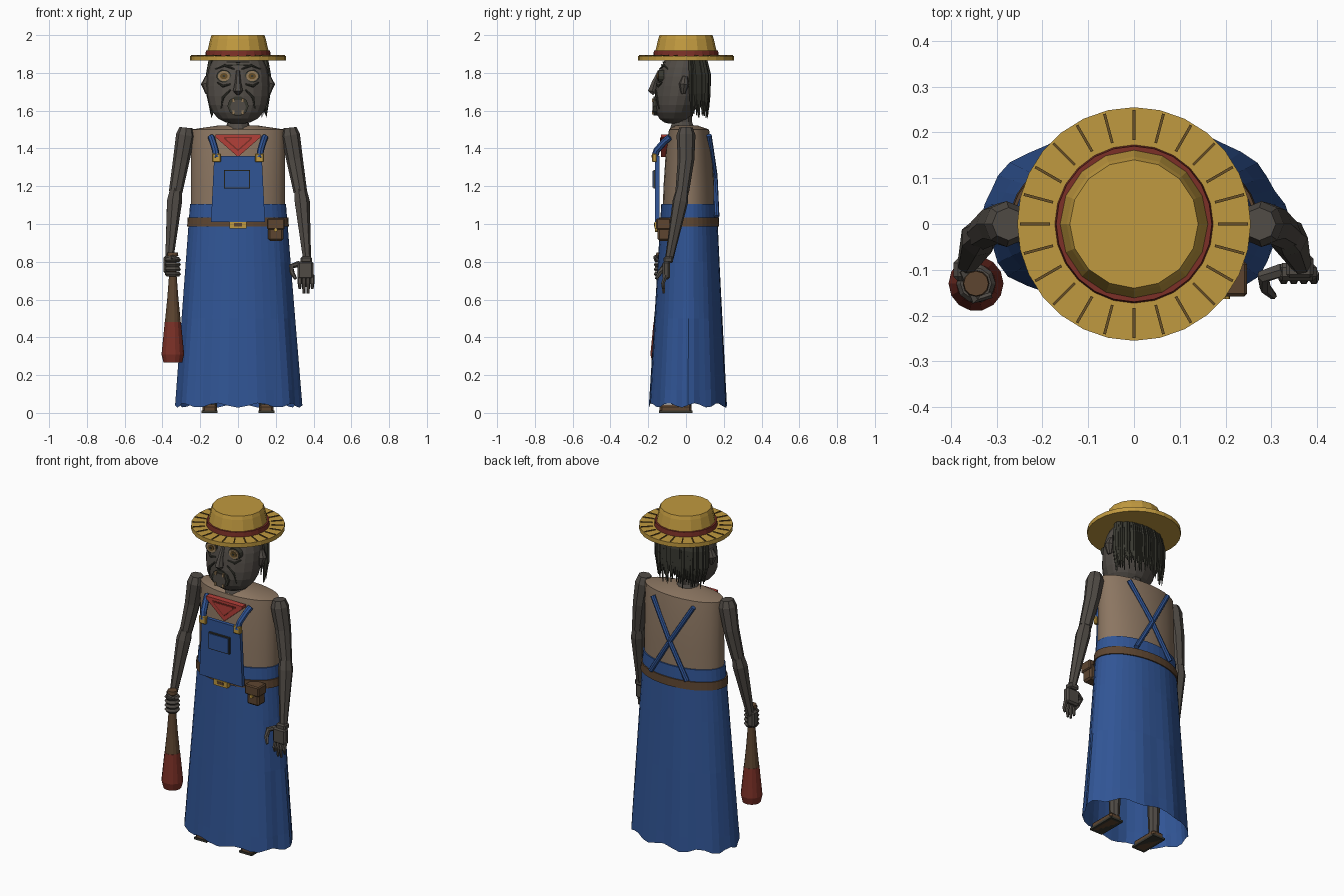
import bpy, bmesh, random
from math import sin, cos, pi, sqrt, radians
from mathutils import Vector, Matrix

random.seed(4)
if "Cube" in bpy.data.objects:
    bpy.data.objects.remove(bpy.data.objects["Cube"])


def material(name, red, green, blue):
    colour = (red, green, blue, 1)
    mat = bpy.data.materials.new(name)
    mat.use_nodes = True
    mat.diffuse_color = colour
    mat.node_tree.nodes["Principled BSDF"].inputs["Base Color"].default_value = colour
    return mat


STRAW = material("straw", .53, .32, .05)
DARK_STRAW = material("dark straw", .14, .08, .02)
RED = material("red cloth", .45, .05, .04)
DARK_RED = material("dark red", .2, .03, .02)
BLUE = material("denim blue", .03, .09, .3)
TAN = material("tan shirt", .26, .18, .12)
SKIN = material("grey skin", .08, .07, .06)
DARK = material("dark hair", .04, .04, .03)
BROWN = material("brown leather", .11, .06, .03)
BONE = material("bone", .3, .2, .1)


def finish(bm, name, mat, smooth=False):
    bmesh.ops.recalc_face_normals(bm, faces=bm.faces)
    mesh = bpy.data.meshes.new(name)
    bm.to_mesh(mesh)
    bm.free()
    mesh.materials.append(mat)
    part = bpy.data.objects.new(name, mesh)
    bpy.context.collection.objects.link(part)
    if smooth:
        bpy.ops.object.select_all(action="DESELECT")
        part.select_set(True)
        bpy.context.view_layer.objects.active = part
        bpy.ops.object.shade_smooth_by_angle(angle=radians(35))


def loft(name, rings, mat, open_bottom=False, smooth=False):
    bm = bmesh.new()
    rows = [[bm.verts.new(point) for point in ring] for ring in rings]
    for low, high in zip(rows, rows[1:]):
        for i in range(len(low)):
            bm.faces.new((low[i - 1], low[i], high[i], high[i - 1]))
    if not open_bottom:
        bm.faces.new(rows[0])
    bm.faces.new(rows[-1])
    finish(bm, name, mat, smooth)


def angles(count):
    return [2 * pi * i / count for i in range(count)]


def oval(z, rx, ry, centre=(0, 0), sides=24):
    return [(centre[0] + rx * cos(a), centre[1] + ry * sin(a), z) for a in angles(sides)]


def lathe(name, profile, mat, sides=24, centre=(0, 0)):
    loft(name, [oval(z, r, r, centre, sides) for z, r in profile], mat)


def tube(name, points, radii, mat, sides=6):
    points = [Vector(point) for point in points]
    rings = []
    for i, point in enumerate(points):
        along = points[min(i + 1, len(points) - 1)] - points[max(i - 1, 0)]
        side = along.cross(Vector((0, 1, .01))).normalized()
        up = side.cross(along).normalized()
        rings.append([point + radii[i] * (side * cos(a) + up * sin(a)) for a in angles(sides)])
    loft(name, rings, mat)


def box(name, centre, size, mat, bevel=0, turn=0):
    bm = bmesh.new()
    bmesh.ops.create_cube(bm, size=1)
    bmesh.ops.scale(bm, vec=size, verts=bm.verts)
    if bevel:
        bmesh.ops.bevel(bm, geom=bm.edges[:], offset=bevel, segments=1, affect="EDGES")
    bmesh.ops.rotate(bm, matrix=Matrix.Rotation(turn, 3, "Z"), verts=bm.verts)
    bmesh.ops.translate(bm, vec=centre, verts=bm.verts)
    finish(bm, name, mat)


def plate(name, outline, front, depth, mat):
    loft(name, [[(x, y, z) for x, z in outline] for y in (front, front + depth)], mat)


def disc(name, centre, rx, rz, mat, sides=14):
    # thin round plate sunk into the surface behind it
    x, y, z = centre
    plate(name, [(x + rx * cos(a), z + rz * sin(a)) for a in angles(sides)], y, .03, mat)


# Straw hat with band and brim ribs
lathe("hat_brim", [(1.865, .255), (1.89, .255)], STRAW, sides=28)
lathe("hat_crown", [(1.88, .17), (1.98, .147), (2, .14)], STRAW, sides=16)
lathe("hat_band", [(1.88, .174), (1.918, .17)], DARK_RED)
for a in angles(24):
    box("brim_rib", (.216 * cos(a), .216 * sin(a), 1.89), (.066, .006, .008), DARK_STRAW, turn=a)

# Head, a rounded block whose jaw leans forward
HEAD = Vector((0, -.035, 1.73))


def head_slice(z):
    drop = HEAD.z - z
    swell = (1 - abs(drop / .2) ** 2.5) ** .4
    return .165 * swell, .125 * swell, HEAD.y - .17 * drop


def face(x, z, lift=0):
    rx, ry, middle = head_slice(z)
    return x, middle - ry * sqrt(1 - (x / rx) ** 2) - lift, z


def head_ring(step):
    z = HEAD.z + .199 * sin(step * pi / 12)
    rx, ry, middle = head_slice(z)
    return oval(z, rx, ry, (0, middle), 18)


loft("head", [head_ring(step) for step in range(-6, 7)], SKIN)
lathe("neck", [(1.5, .07), (1.54, .055), (1.6, .055)], SKIN, sides=10, centre=(0, -.02))

# Nose, mouth and teeth
tube("nose", [face(0, 1.81), face(0, 1.75, .01), face(0, 1.705, .015), face(0, 1.69)],
     [.01, .016, .026, .014], SKIN)
mouth = Vector(face(0, 1.625, .004))
disc("mouth_lips", mouth, .056, .052, DARK, sides=10)
disc("mouth_inside", mouth - Vector((0, .005, .006)), .042, .04, SKIN, sides=10)
for x in (-.025, .025):
    for z in (-.035, .03):
        box("tooth", mouth + Vector((x, -.004, z)), (.012, .012, .02), BONE)

# Eyes, wrinkles and ears
for side in (-1, 1):
    for layer, (name, radius, mat) in enumerate((("eye_socket", .04, DARK), ("eye_ring", .032, BONE),
                                                 ("eye", .02, DARK_STRAW), ("pupil", .007, DARK))):
        disc(name, face(side * .075, 1.783, .01 + .004 * layer), radius, radius * .85, mat)
    for name, inner, middle, outer in (
            ("brow", (.02, 1.82), (.07, 1.84), (.12, 1.82)),
            ("eye_bag", (.04, 1.74), (.08, 1.73), (.11, 1.75)),
            ("cheek_fold", (.04, 1.71), (.08, 1.67), (.09, 1.61))):
        tube(name, [face(side * x, z, .002) for x, z in (inner, middle, outer)],
             [.004, .007, .003], DARK)
    tube("ear", [(side * .16, -.015, 1.69), (side * .168, -.01, 1.74), (side * .16, -.005, 1.78)],
         [.012, .028, .014], SKIN, sides=8)
for z in (1.842, 1.857):
    tube("forehead_line", [face(x, z) for x in (-.06, 0, .06)], [.002, .004, .002], DARK)

# Hanging hair at the back and sides
STRANDS = 38
for i in range(STRANDS):
    a = pi * (i + 1) / (STRANDS + 1)
    spread = random.uniform(.97, 1.06)
    x, y = .162 * cos(a) * spread, .02 + .095 * sin(a) * spread
    tip = random.uniform(1.555, 1.64)
    tube("hair_strand", [(x * .92, y * .85, 1.87), (x, y, 1.79), (x, y, 1.69), (x * .93, y, tip)],
         [.011, .013, .011, .002], DARK, sides=5)

# Long pleated skirt, open at the wavy hem
HEM, WAIST = .04, 1.105
BODY = (0, .016)


def skirt_ring(z, pleats=0, wave=0, grow=0, sides=40):
    flare = (WAIST - z) / (WAIST - HEM)
    rx, ry = .254 + .076 * flare + grow, .147 + .06 * flare + grow
    ring = []
    for a in angles(sides):
        fold = 1 + pleats * flare * (.6 * cos(10 * a) + .4 * sin(7 * a + 1))
        ring.append((rx * fold * cos(a), BODY[1] * (1 - flare / 3) + ry * fold * sin(a),
                     z + wave * sin(9 * a)))
    return ring


loft("skirt", [skirt_ring(HEM, .035, .012)] + [skirt_ring(z, .035) for z in (.12, .5, .8, 1, WAIST)],
     BLUE, open_bottom=True)

# Shirt, thinning in depth towards the shoulders
shirt = [oval(z, .25, depth, BODY) for z, depth in ((1, .142), (1.2, .135), (1.4, .122), (1.5, .106))]
loft("shirt", shirt + [oval(1.522, .1, .06)], TAN, smooth=True)

# Belt, buckle and pouch
loft("belt", [skirt_ring(z, grow=.007) for z in (.988, 1.035)], BROWN)
box("buckle", (0, -.155, .994), (.09, .026, .034), STRAW)
box("buckle_centre", (0, -.166, .996), (.04, .008, .016), BROWN)
box("pouch", (.2, -.115, .96), (.08, .07, .1), BROWN, bevel=.01)
box("pouch_flap", (.2, -.12, 1), (.094, .076, .058), BROWN, bevel=.006)
disc("pouch_stud", (.2, -.164, .968), .01, .01, STRAW, sides=8)

# Bib and pocket
plate("bib", [(-.143, 1.01), (.143, 1.01), (.126, 1.36), (-.126, 1.36)], -.163, .022, BLUE)
pocket = Vector((-.005, -.167, 1.237))
box("pocket_edge", pocket, (.138, .012, .1), DARK)
box("pocket", pocket, (.126, .02, .088), BLUE)

# Neck scarf, a triangle with a sewn border
for layer, (name, scale, mat) in enumerate((("scarf", 1, RED), ("scarf_seam", .62, DARK_RED),
                                            ("scarf_centre", .5, RED))):
    corners = [(-.12, .04), (.12, .04), (.12, .025), (0, -.08), (-.12, .025)]
    plate(name, [(x * scale, 1.435 + z * scale) for x, z in corners], -.132 - .003 * layer, .035, mat)

# Straps, arms, legs and shoes on both sides
for side in (-1, 1):
    clip = Vector((side * .114, -.167, 1.35))
    box("strap_clip", clip, (.046, .024, .046), STRAW, bevel=.004)
    tube("front_strap", [clip, (side * .12, -.155, 1.39), (side * .133, -.115, 1.435),
                         (side * .142, -.085, 1.46)], [.018] * 4, BLUE, sides=8)
    tube("back_strap", [(side * .135, .122, 1.47), (side * .01, .153, 1.26), (side * -.12, .163, 1.04)],
         [.014] * 3, BLUE, sides=8)
    tube("upper_arm", [(side * .274, 0, 1.51), (side * .278, 0, 1.47), (side * .3, 0, 1.34),
                       (side * .33, -.02, 1.17)], [.036, .05, .044, .036], SKIN, sides=8)
    tube("forearm", [(side * .325, -.015, 1.21), (side * .338, -.03, 1.12), (side * .365, -.09, .81)],
         [.03, .042, .022], SKIN, sides=7)
    tube("leg", [(side * .14, 0, .02), (side * .13, .01, .9)], [.028, .06], SKIN, sides=8)
    box("shoe", (side * .15, -.055, .022), (.078, .17, .044), BROWN, bevel=.012)
    box("shoe_sole", (side * .15, -.055, .006), (.084, .178, .012), DARK)

# Open left hand
box("left_cuff", (.362, -.093, .81), (.06, .05, .035), SKIN, bevel=.008)
box("left_palm", (.357, -.105, .755), (.085, .04, .095), SKIN, bevel=.01)
for finger in (-1.5, -.5, .5, 1.5):
    x = .36 + .022 * finger
    tube("left_finger", [(x, -.107, .73), (x, -.122, .685), (x, -.118, .63 + .012 * finger ** 2)],
         [.011, .011, .007], SKIN)
tube("left_thumb", [(.325, -.1, .79), (.282, -.115, .775), (.287, -.14, .74), (.305, -.158, .71)],
     [.016, .015, .013, .008], SKIN)

# Club held in the right fist
CLUB = Vector((-.345, -.13))
lathe("club_tip", [(.268, .05), (.31, .06), (.48, .043)], DARK_RED, sides=14, centre=CLUB)
lathe("club_shaft", [(.48, .042), (.6, .03), (.73, .02), (.83, .02)], BROWN, sides=14, centre=CLUB)
lathe("club_knob", [(.83, .029), (.85, .027)], BROWN, sides=12, centre=CLUB)
for finger in range(4):
    z = .735 + .025 * finger
    lathe("right_finger", [(z - .012, .034), (z, .043), (z + .012, .034)], SKIN, 10, CLUB)
box("right_palm", (-.372, -.1, .785), (.045, .05, .095), SKIN, bevel=.01)
tube("right_thumb", [(-.37, -.1, .83), (-.345, -.165, .822), (-.312, -.155, .815)],
     [.014, .013, .008], SKIN)
